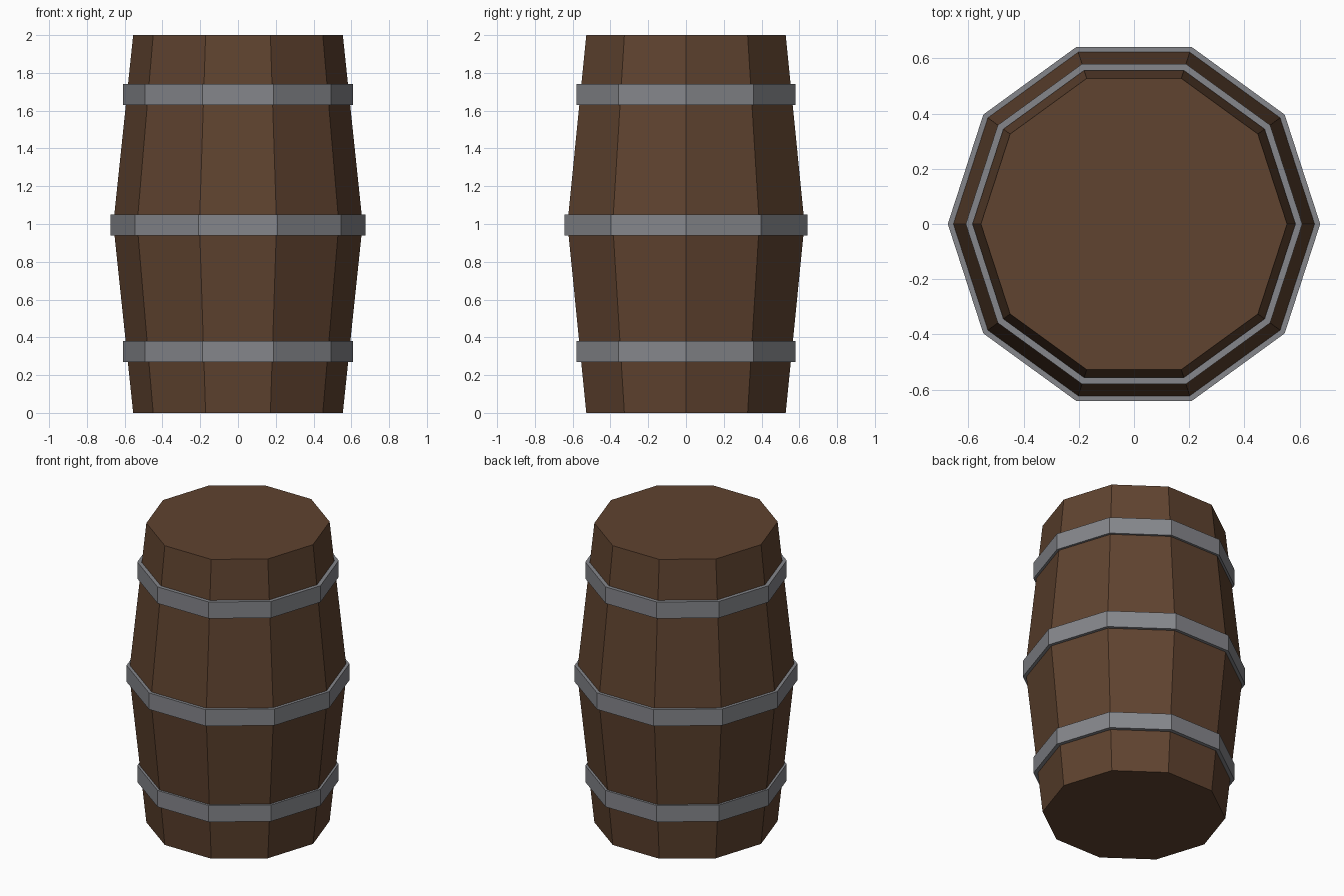
import bpy, bmesh, math

if "Cube" in bpy.data.objects:
    bpy.data.objects.remove(bpy.data.objects["Cube"])

SIDES = 10

def mat(name, c):
    m = bpy.data.materials.new(name)
    m.diffuse_color = (*c, 1)
    m.use_nodes = True
    m.node_tree.nodes["Principled BSDF"].inputs["Base Color"].default_value = m.diffuse_color
    return m

wood = mat("brown_wood", (0.115, 0.056, 0.029, ))
iron = mat("grey_iron", (0.235, 0.24, 0.26))

def lathe(name, profile, material, closed):
    """Spin a (radius, z) profile into a ten-sided solid; closed = ring, open = capped."""
    bm = bmesh.new()
    rings = [[bm.verts.new((r * math.cos(math.tau * i / SIDES),
                            r * math.sin(math.tau * i / SIDES), z))
              for i in range(SIDES)] for r, z in profile]
    pairs = list(zip(rings, rings[1:])) + ([(rings[-1], rings[0])] if closed else [])
    for a, b in pairs:
        for i in range(SIDES):
            j = (i + 1) % SIDES
            bm.faces.new((a[i], a[j], b[j], b[i]))
    if not closed:
        bm.faces.new(rings[0][::-1])
        bm.faces.new(rings[-1])
    bmesh.ops.recalc_face_normals(bm, faces=bm.faces)
    me = bpy.data.meshes.new(name)
    bm.to_mesh(me)
    bm.free()
    me.materials.append(material)
    ob = bpy.data.objects.new(name, me)
    bpy.context.collection.objects.link(ob)

# Bulging barrel body with flat lids
lathe("barrel_body", [(0.555, 0), (0.66, 1), (0.555, 2)], wood, False)

# Three metal hoops
for name, r, z in (("lower_hoop", 0.61, 0.325), ("middle_hoop", 0.675, 0.995), ("upper_hoop", 0.61, 1.685)):
    h, t = 0.055, 0.025
    lathe(name, [(r, z - h), (r, z + h), (r - t, z + h), (r - t, z - h)], iron, True)
